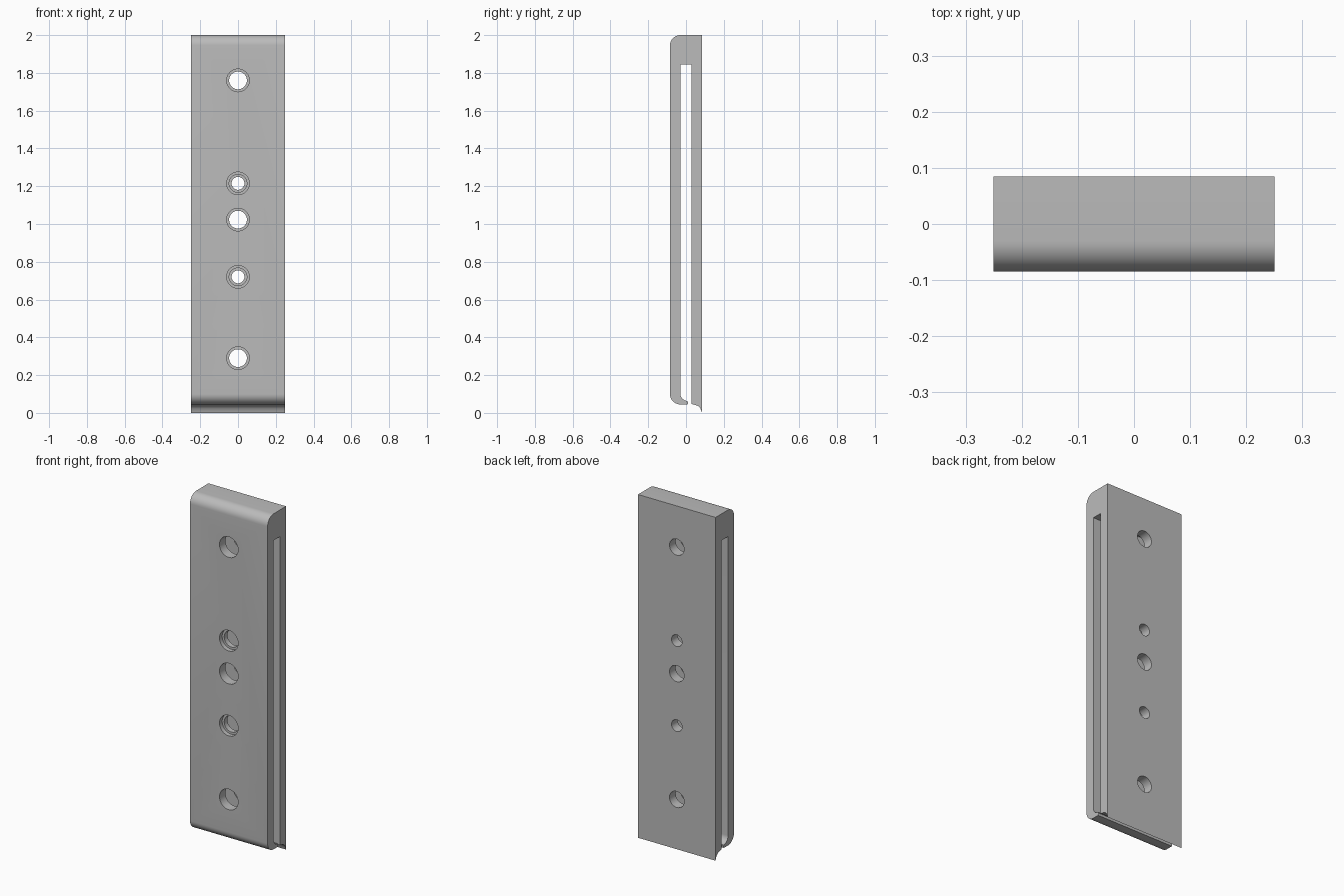
import bpy, bmesh
from math import sin, cos, pi, radians
from mathutils import Matrix

cube = bpy.data.objects.get("Cube")
if cube:
    bpy.data.objects.remove(cube)

grey = bpy.data.materials.new("plain grey")
grey.use_nodes = True
colour = (0.5, 0.5, 0.5, 1)
grey.diffuse_color = colour
grey.node_tree.nodes["Principled BSDF"].inputs["Base Color"].default_value = colour


def arc(y, z, r, start, end, steps=10):
    """Points on an arc in the side plane, angles in degrees."""
    angles = [radians(start + (end - start) * i / steps) for i in range(steps + 1)]
    return [(y + r * cos(a), z + r * sin(a)) for a in angles]


def add_object(name, bm):
    bmesh.ops.recalc_face_normals(bm, faces=bm.faces)
    mesh = bpy.data.meshes.new(name)
    bm.to_mesh(mesh)
    bm.free()
    mesh.materials.append(grey)
    obj = bpy.data.objects.new(name, mesh)
    bpy.context.collection.objects.link(obj)
    return obj


HALF_W, HALF_D = 0.25, 0.085
SLOT_F, SLOT_B, SLOT_TOP = -0.03, 0.028, 1.845

# Side profile: back plate, top bridge, front plate and hooked lip
profile = [(HALF_D, 0), (HALF_D, 2)]
profile += arc(-0.03, 1.945, 0.055, 90, 180)
profile += arc(-0.03, 0.1, 0.055, 180, 270)
profile += [(0.008, 0.045), (0.01, 0.05), (0.01, 0.058), (0.006, 0.063)]
profile += arc(0.01, 0.103, 0.04, 270, 180)
profile += [(SLOT_F, SLOT_TOP), (SLOT_B, SLOT_TOP), (SLOT_B, 0.047)]
profile += [(0.05, 0.042), (0.066, 0.035), (0.076, 0.024), (0.082, 0.01)]

bm = bmesh.new()
side = bm.faces.new([bm.verts.new((-HALF_W, y, z)) for y, z in profile])
new = bmesh.ops.extrude_face_region(bm, geom=[side])["geom"]
bmesh.ops.translate(bm, vec=(2 * HALF_W, 0, 0),
                    verts=[v for v in new if isinstance(v, bmesh.types.BMVert)])
clip = add_object("slotted_clip_body", bm)


def drill(name, z, radius, y0, y1):
    """Cut a round hole from y0 to y1 through the body."""
    bm = bmesh.new()
    place = Matrix.Translation((0, (y0 + y1) / 2, z)) @ Matrix.Rotation(pi / 2, 4, "X")
    bmesh.ops.create_cone(bm, cap_ends=True, segments=40, radius1=radius,
                          radius2=radius, depth=y1 - y0, matrix=place)
    cutter = add_object(name, bm)
    cutter.hide_render = True
    cutter.hide_set(True)
    mod = clip.modifiers.new(name, "BOOLEAN")
    mod.operation, mod.solver, mod.object = "DIFFERENCE", "EXACT", cutter


# Wide holes: clearance in the front plate, narrower in the back plate
for i, z in enumerate((1.76, 1.023, 0.29)):
    drill(f"wide_hole_front_{i}", z, 0.06, -0.2, 0)
    drill(f"wide_hole_back_{i}", z, 0.047, 0, 0.2)

# Stepped holes: shallow counterbore, through hole, small back hole
for i, z in enumerate((1.215, 0.72)):
    drill(f"stepped_hole_counterbore_{i}", z, 0.06, -0.2, -0.06)
    drill(f"stepped_hole_front_{i}", z, 0.047, -0.2, 0)
    drill(f"stepped_hole_back_{i}", z, 0.034, 0, 0.2)

# Apply the cuts, drop the cutters and smooth the rounded surfaces
bpy.context.view_layer.update()
cut = bpy.data.meshes.new_from_object(clip.evaluated_get(bpy.context.evaluated_depsgraph_get()))
cutters = [m.object for m in clip.modifiers]
clip.modifiers.clear()
clip.data = cut
for cutter in cutters:
    bpy.data.objects.remove(cutter)
bpy.ops.object.select_all(action="DESELECT")
clip.select_set(True)
bpy.context.view_layer.objects.active = clip
bpy.ops.object.shade_smooth_by_angle(angle=radians(30))
